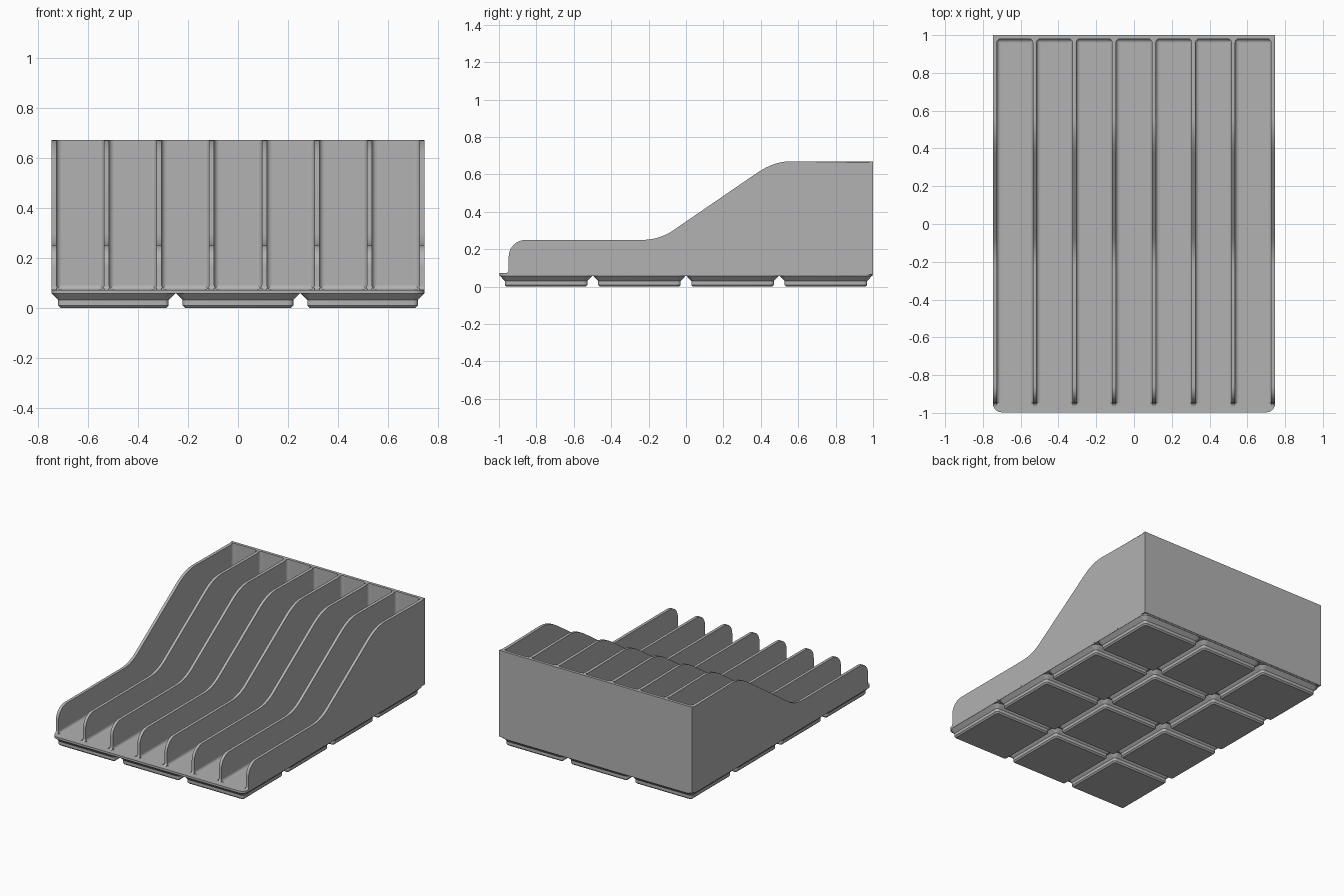
import bpy, bmesh, math
from mathutils import Vector

if "Cube" in bpy.data.objects:
    bpy.data.objects.remove(bpy.data.objects["Cube"])

HALF_X, HALF_Y = 0.746, 0.997     # footprint
FLOOR, TOP = 0.072, 0.67          # tray floor and back wall height
FOOT_TOP = 0.057
PITCH, FOOT_PITCH = 0.2103, 0.4985
WALL, COVE = 0.02, 0.02
X, Y, Z = Vector((1, 0, 0)), Vector((0, 1, 0)), Vector((0, 0, 1))

grey = bpy.data.materials.new("plain grey")
grey.use_nodes = True
grey.diffuse_color = (0.445, 0.445, 0.445, 1)
grey.node_tree.nodes["Principled BSDF"].inputs["Base Color"].default_value = grey.diffuse_color


def finish(name, bm):
    bmesh.ops.recalc_face_normals(bm, faces=bm.faces)
    mesh = bpy.data.meshes.new(name)
    bm.to_mesh(mesh)
    bm.free()
    mesh.materials.append(grey)
    obj = bpy.data.objects.new(name, mesh)
    bpy.context.collection.objects.link(obj)
    bpy.ops.object.select_all(action='DESELECT')
    obj.select_set(True)
    bpy.context.view_layer.objects.active = obj
    bpy.ops.object.shade_smooth_by_angle(angle=math.radians(32))
    return obj


def loft(bm, rings):
    """Skin a stack of equal-length point rings and cap both ends."""
    loops = [[bm.verts.new(p) for p in ring] for ring in rings]
    n = len(loops[0])
    for a, b in zip(loops, loops[1:]):
        for i in range(n):
            bm.faces.new((a[i], a[(i + 1) % n], b[(i + 1) % n], b[i]))
    bm.faces.new(loops[0][::-1])
    bm.faces.new(loops[-1])


def prism(bm, points, origin, u, v, sweep):
    start = [Vector(origin) + u * a + v * b for a, b in points]
    loft(bm, [start, [p + sweep for p in start]])


def arc(cx, cy, r, a0, a1, n=8):
    angles = [math.radians(a0 + (a1 - a0) * i / n) for i in range(n + 1)]
    return [(cx + r * math.cos(a), cy + r * math.sin(a)) for a in angles]


def rounded_rect(hx, hy, r, z, cx=0, cy=0):
    points = []
    for i, (sx, sy) in enumerate(((1, 1), (-1, 1), (-1, -1), (1, -1))):
        points += arc(cx + sx * (hx - r), cy + sy * (hy - r), r, i * 90, i * 90 + 90, 6)
    return [(x, y, z) for x, y in points]


def blend(a, corner, b, n=10):
    """Smooth bend from a to b, tangent to the lines through corner."""
    a, c, b = Vector(a), Vector(corner), Vector(b)
    return [tuple(a * (1 - t) ** 2 + c * 2 * t * (1 - t) + b * t * t)
            for t in (i / n for i in range(n + 1))]


# Base plate with rounded corners
bm = bmesh.new()
loft(bm, [rounded_rect(HALF_X, HALF_Y, 0.045, z) for z in (FOOT_TOP, FLOOR)])
finish("base_plate", bm)

# Grid of stepped, chamfered feet
bm = bmesh.new()
for col in (-1, 0, 1):
    for row in (-1.5, -0.5, 0.5, 1.5):
        steps = ((0.2115, 0.01, 0), (0.221, 0.019, 0.0095),
                 (0.221, 0.019, 0.031), (0.2465, 0.045, FOOT_TOP))
        loft(bm, [rounded_rect(h, h, r, z, col * FOOT_PITCH, row * FOOT_PITCH)
                  for h, r, z in steps])
finish("feet", bm)

# Full-height back wall, square at the corners
bm = bmesh.new()
prism(bm, [(-HALF_X, 0.066), (HALF_X, 0.066), (HALF_X, TOP), (-HALF_X, TOP)],
      (0, 1 - WALL, 0), X, Z, Y * WALL)
finish("back_wall", bm)

# Dividers: low at the front, sweeping up to the back wall
outline = [(0.99, 0.066), (-0.965, 0.066)]
outline += arc(-0.965, FLOOR + 0.017, 0.017, -90, 0, 5)
outline += arc(-0.858, 0.16, 0.09, 180, 90, 10)
outline += blend((-0.235, 0.25), (-0.145, 0.25), (-0.07, 0.3))
outline += blend((0.375, 0.605), (0.468, 0.67), (0.56, 0.67))
outline += [(0.99, TOP)]
divider_x = [(i - 3.5) * PITCH for i in range(8)]
for i, x in enumerate(divider_x):
    bm = bmesh.new()
    prism(bm, outline, (x - WALL / 2, 0, 0), Y, Z, X * WALL)
    rim = [e for e in bm.edges
           if abs(e.verts[0].co.x - e.verts[1].co.x) < 1e-5
           and all(v.co.z > 0.1 for v in e.verts)
           and not all(v.co.y > 0.98 for v in e.verts)]
    bmesh.ops.bevel(bm, geom=rim, offset=0.007, segments=3, profile=0.5, affect='EDGES')
    finish(f"divider_{i + 1}", bm)

# Coved inside corners of each bay
EPS = 0.003
cove = [(-EPS, -EPS), (COVE, -EPS)] + arc(COVE, COVE, COVE, 270, 180, 6) + [(-EPS, COVE)]
back = 1 - WALL
bm = bmesh.new()
for left, right in zip(divider_x, divider_x[1:]):
    x0, x1 = left + WALL / 2, right - WALL / 2
    for x, inward in ((x0, X), (x1, -X)):
        prism(bm, cove, (x, -0.948, FLOOR), inward, Z, Y * (back + 0.948))
        prism(bm, cove, (x, back, FLOOR), inward, -Y, Z * (TOP - FLOOR))
    prism(bm, cove, (x0, back, FLOOR), -Y, Z, X * (x1 - x0))
finish("bay_fillets", bm)
